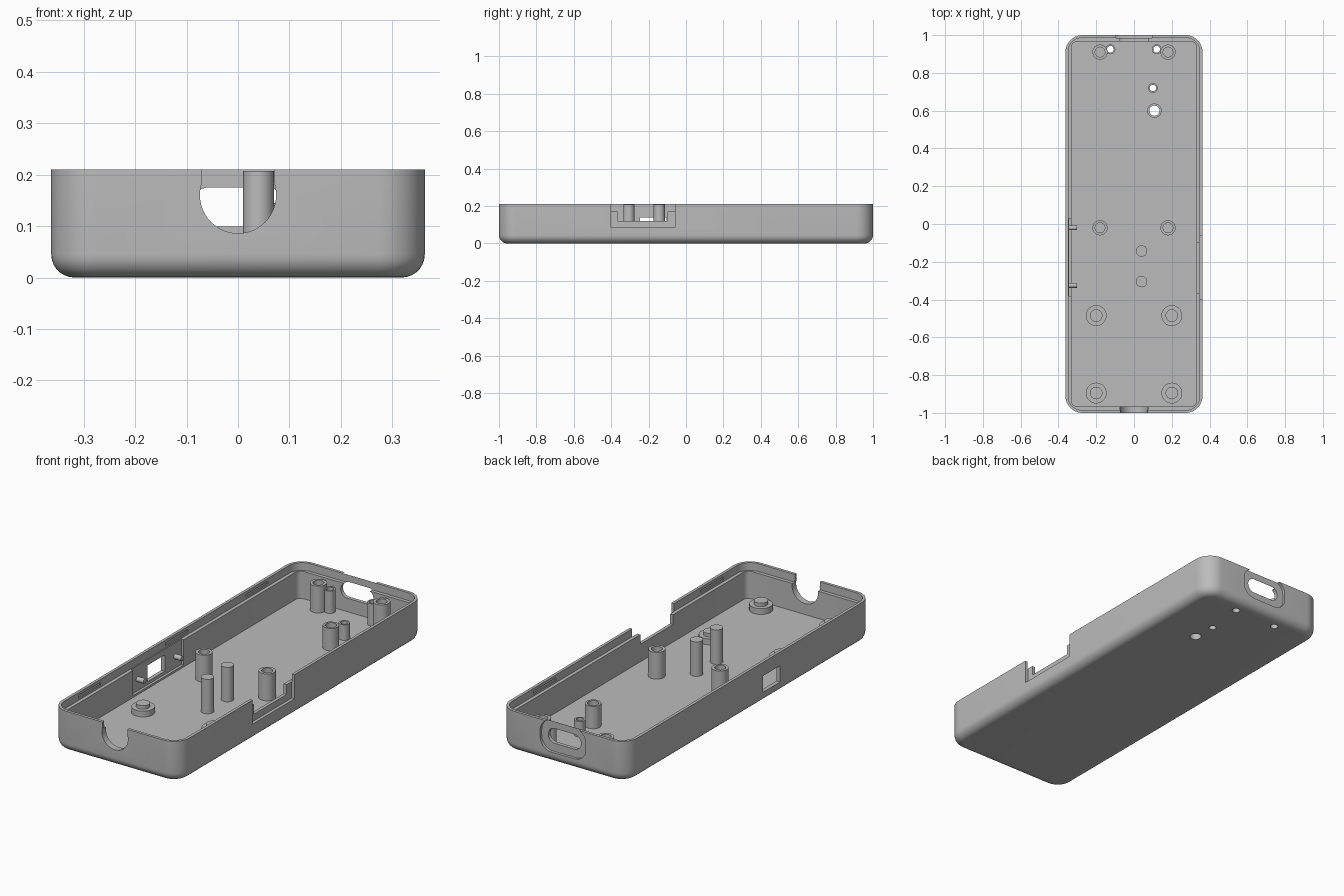
import bpy, bmesh, math
from mathutils import Vector

if "Cube" in bpy.data.objects:
    bpy.data.objects.remove(bpy.data.objects["Cube"], do_unlink=True)

grey = bpy.data.materials.new("plain grey")
grey.use_nodes = True
grey.diffuse_color = (0.5, 0.5, 0.5, 1)
grey.node_tree.nodes["Principled BSDF"].inputs["Base Color"].default_value = (0.5, 0.5, 0.5, 1)

TOP, FLOOR, STEP = 0.21, 0.03, 0.17


def finish(name, bm):
    bmesh.ops.recalc_face_normals(bm, faces=bm.faces)
    mesh = bpy.data.meshes.new(name)
    bm.to_mesh(mesh)
    bm.free()
    mesh.materials.append(grey)
    obj = bpy.data.objects.new(name, mesh)
    bpy.context.collection.objects.link(obj)
    return obj


def rounded(hw, hh, r, cu=0, cv=0, n=10):
    """Outline of a rounded rectangle given by half sizes and centre."""
    pts = []
    for k, (su, sv) in enumerate([(1, 1), (-1, 1), (-1, -1), (1, -1)]):
        for i in range(n + 1):
            a = math.pi / 2 * (k + i / n)
            pts.append((cu + su * (hw - r) + r * math.cos(a),
                        cv + sv * (hh - r) + r * math.sin(a)))
    return pts


def prism(name, pts, axis, lo, hi, bottom_round=0):
    place = {"x": lambda u, v, w: (w, u, v),
             "y": lambda u, v, w: (u, w, v),
             "z": lambda u, v, w: (u, v, w)}[axis]
    bm = bmesh.new()
    base = bm.faces.new([bm.verts.new(place(u, v, lo)) for u, v in pts])
    out = bmesh.ops.extrude_face_region(bm, geom=[base], use_keep_orig=True)
    verts = [g for g in out["geom"] if isinstance(g, bmesh.types.BMVert)]
    bmesh.ops.translate(bm, verts=verts, vec=Vector(place(0, 0, hi - lo)))
    bmesh.ops.recalc_face_normals(bm, faces=bm.faces)
    if bottom_round:
        edges = [e for e in bm.edges if all(abs(v.co.z - lo) < 1e-6 for v in e.verts)]
        bmesh.ops.bevel(bm, geom=edges, offset=bottom_round, segments=7,
                        profile=0.5, affect="EDGES")
    return finish(name, bm)


def box(name, x0, x1, y0, y1, z0, z1):
    return prism(name, [(x0, y0), (x1, y0), (x1, y1), (x0, y1)], "z", z0, z1)


def circle(u, v, r, n=32):
    return [(u + r * math.cos(math.tau * i / n), v + r * math.sin(math.tau * i / n))
            for i in range(n)]


def lathe(name, x, y, profile, n=32):
    """Turn a radius/height profile round a vertical axis."""
    bm = bmesh.new()
    verts = [bm.verts.new((r, 0, z)) for r, z in profile]
    edges = [bm.edges.new(p) for p in zip(verts, verts[1:])]
    bmesh.ops.spin(bm, geom=verts + edges, cent=(0, 0, 0), axis=(0, 0, 1),
                   angle=math.tau, steps=n, use_duplicate=False)
    bmesh.ops.remove_doubles(bm, verts=bm.verts, dist=1e-5)
    bmesh.ops.translate(bm, verts=bm.verts, vec=(x, y, 0))
    return finish(name, bm)


def cut(target, cutter):
    cutter.hide_render = True
    mod = target.modifiers.new("cut", "BOOLEAN")
    mod.operation, mod.solver, mod.object = "DIFFERENCE", "EXACT", cutter
    bpy.context.view_layer.objects.active = target
    bpy.ops.object.modifier_apply(modifier=mod.name)
    bpy.data.objects.remove(cutter, do_unlink=True)


# Tray: rounded shell, cavity and stepped rim
tray = prism("tray", rounded(0.363, 1.0, 0.09), "z", 0, TOP, 0.045)
cut(tray, prism("cavity", rounded(0.33, 0.967, 0.03), "z", FLOOR, 0.3))
cut(tray, prism("rim_step", rounded(0.348, 0.985, 0.072), "z", STEP, 0.3))

# Front cable notch
cut(tray, prism("notch_round", circle(0, 0.16, 0.074, 48), "y", -1.1, -0.9))
cut(tray, box("notch_top", -0.071, 0.071, -1.1, -0.9, 0.185, 0.3))

# Back socket opening with shallow outer recess
cut(tray, prism("socket_recess", rounded(0.13, 0.08, 0.065, 0, 0.137), "y", 0.986, 1.1))
cut(tray, prism("socket_hole", rounded(0.093, 0.038, 0.037, 0, 0.137), "y", 0.9, 1.1))

# Left-hand (+x) side stepped cut-out
cut(tray, box("side_outer", 0.347, 0.5, -0.40, -0.06, 0.086, 0.3))
cut(tray, box("side_inner", 0.3, 0.5, -0.365, -0.10, 0.12, 0.3))

# Switch pocket and window in the -x wall
cut(tray, box("switch_pocket", -0.343, -0.3, -0.38, 0.03, 0.04, 0.3))
cut(tray, box("switch_window", -0.5, -0.3, -0.245, -0.105, 0.056, 0.14))

# Snap grooves along the rim
for side in (-1, 1):
    for y in (-0.71, 0.0, 0.65):
        if side > 0 and y == 0:
            continue
        xs = sorted((side * 0.33, side * 0.354))
        cut(tray, box("groove", xs[0], xs[1], y - 0.09, y + 0.09, 0.18, 0.195))

# Hollow posts open through the floor: x, y, outer radius, bore, top
open_posts = [(-0.125, 0.925, 0.026, 0.018, 0.145), (0.12, 0.925, 0.026, 0.018, 0.145),
              (0.10, 0.72, 0.026, 0.017, 0.11), (0.108, 0.60, 0.038, 0.027, 0.145)]
parts = [tray]
for x, y, ro, ri, top in open_posts:
    cut(tray, prism("bore", circle(x, y, ri + 0.001), "z", -0.1, 0.1))
    parts.append(lathe("light_guide_post", x, y,
                       [(ri, 0.004), (ri, top), (ro, top), (ro, 0.025),
                        (ri + 0.002, 0.025), (ri, 0.004)]))

for side in (-1, 1):
    # Screw posts with blind bores
    for y in (0.91, -0.02):
        parts.append(lathe("screw_post", side * 0.18, y,
                           [(0, 0.06), (0.026, 0.06), (0.026, 0.168),
                            (0.04, 0.168), (0.04, 0.025), (0, 0.025)]))
    # Low locating pegs
    for y in (-0.485, -0.895):
        parts.append(lathe("locating_peg", side * 0.2, y,
                           [(0, 0.078), (0.033, 0.078), (0.033, 0.06),
                            (0.055, 0.06), (0.055, 0.025), (0, 0.025)]))

# Tall support columns and switch pins
for y in (-0.143, -0.305):
    parts.append(prism("support_column", circle(0.04, y, 0.03), "z", 0.025, 0.207))
for y in (-0.02, -0.325):
    parts.append(prism("switch_pin", circle(y, 0.1, 0.013, 20), "x", -0.35, -0.302))

# Smooth rounds, keep crisp edges
bpy.ops.object.select_all(action="DESELECT")
for obj in parts:
    obj.select_set(True)
bpy.context.view_layer.objects.active = tray
bpy.ops.object.shade_smooth_by_angle(angle=math.radians(30))
